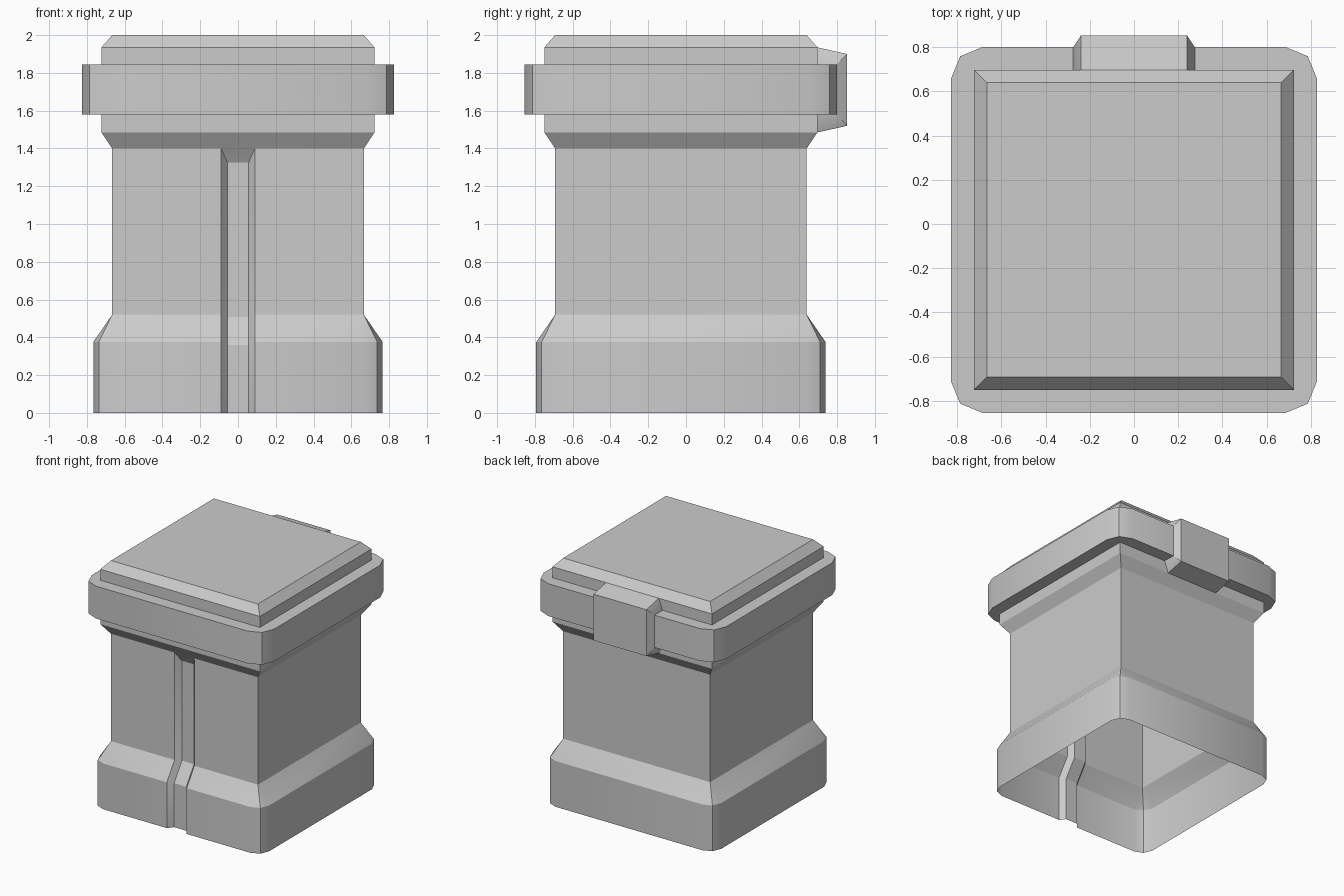
import bpy, bmesh
from math import sin, cos, radians

if "Cube" in bpy.data.objects:
    bpy.data.objects.remove(bpy.data.objects["Cube"])

YC = -0.027                      # the shaft sits slightly forward of the clasp
GROOVE_OUT, GROOVE_IN, DEPTH = 0.09, 0.055, 0.045


def ring(h, z, r=0.0, floor=None):
    """Square outline of half-width h with corner radius r; floor = groove floor height."""
    pts = []
    for sx, sy, start in ((-1, -1, 180), (1, -1, 270), (1, 1, 0), (-1, 1, 90)):
        for k in range(3):
            a = radians(start + 45 * k)
            pts.append((sx * (h - r) + r * cos(a), YC + sy * (h - r) + r * sin(a), z))
        if (sx, sy) == (-1, -1):
            for x in (-GROOVE_OUT, -GROOVE_IN, GROOVE_IN, GROOVE_OUT):
                inner = floor is not None and abs(x) == GROOVE_IN
                pts.append((x, YC - h + (DEPTH if inner else 0), floor if inner else z))
    return pts


def loft(name, rings, cap=False):
    """Skin consecutive outlines, merging points that coincide."""
    bm = bmesh.new()
    rows = [[bm.verts.new(p) for p in r] for r in rings]
    n = len(rows[0])
    for a, b in zip(rows, rows[1:]):
        for i in range(n):
            j = (i + 1) % n
            bm.faces.new((a[i], a[j], b[j], b[i]))
    if cap:
        bm.faces.new(rows[-1])
    bmesh.ops.remove_doubles(bm, verts=bm.verts, dist=0.0005)
    bmesh.ops.dissolve_limit(bm, angle_limit=radians(0.5), verts=bm.verts, edges=bm.edges)
    mesh = bpy.data.meshes.new(name)
    bm.to_mesh(mesh)
    bm.free()
    obj = bpy.data.objects.new(name, mesh)
    bpy.context.collection.objects.link(obj)
    bpy.ops.object.select_all(action='DESELECT')
    obj.select_set(True)
    bpy.context.view_layer.objects.active = obj
    bpy.ops.object.shade_smooth_by_angle(angle=radians(30))
    return obj


BODY, HEAD, BASE, BAND = 0.666, 0.723, 0.766, 0.827

# Open-bottomed shaft with flared base, front groove and flared neck
loft("body", [
    ring(BASE, 0, 0.1, 0),
    ring(BASE, 0.375, 0.1, 0.36),
    ring(BODY, 0.52, 0, 0.507),
    ring(BODY, 1.4, 0, 1.325),
    ring(BODY, 1.4),
    ring(HEAD, 1.485),
    ring(HEAD, 1.58),
])

# Rounded band around the head
loft("collar", [
    ring(HEAD, 1.58),
    ring(BAND, 1.58, 0.14),
    ring(BAND, 1.845, 0.14),
    ring(HEAD, 1.845),
])

# Lid with bevelled rim
loft("lid", [
    ring(HEAD, 1.845),
    ring(HEAD, 1.935),
    ring(BODY, 2.0),
], cap=True)


# Tapered clasp on the back of the band
def clasp_ring(y, wide, top, shoulder, foot, bottom):
    right = [(0.24, top), (wide, shoulder), (wide, foot), (0.24, bottom)]
    return [(x, y, z) for x, z in [(-0.24, top)] + right] + \
           [(-x, y, z) for x, z in reversed(right[1:])]


loft("clasp", [
    clasp_ring(0.696, 0.275, 1.935, 1.845, 1.58, 1.485),
    clasp_ring(0.80, 0.275, 1.912, 1.845, 1.58, 1.508),
    clasp_ring(0.853, 0.24, 1.90, 1.90, 1.52, 1.52),
], cap=True)
